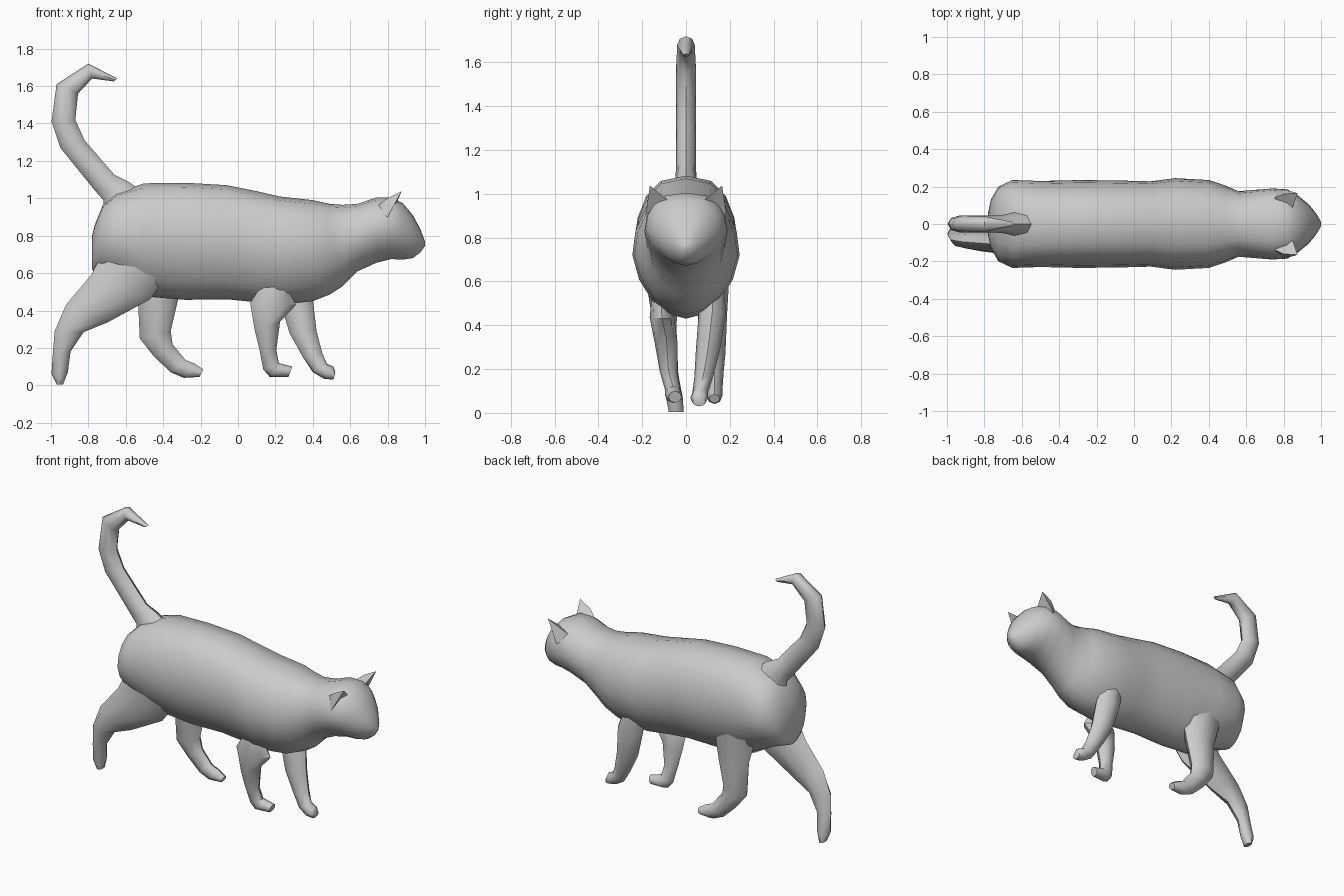
import bpy, bmesh, math
from mathutils import Vector


def finish(name, bm, angle=50):
    bmesh.ops.recalc_face_normals(bm, faces=bm.faces)
    mesh = bpy.data.meshes.new(name)
    bm.to_mesh(mesh)
    bm.free()
    ob = bpy.data.objects.new(name, mesh)
    bpy.context.collection.objects.link(ob)
    bpy.ops.object.select_all(action='DESELECT')
    ob.select_set(True)
    bpy.context.view_layer.objects.active = ob
    bpy.ops.object.shade_smooth_by_angle(angle=math.radians(angle))
    return ob


def loft(name, stations, sides, chest=0.0, power=1.0):
    """Skin rings; a station is (ax, az, bx, bz, y centre, y half width)."""
    bm = bmesh.new()
    rings = []
    for ax, az, bx, bz, yc, hw in stations:
        a, b = Vector((ax, yc, az)), Vector((bx, yc, bz))
        ring = []
        for i in range(sides):
            t = 2 * math.pi * i / sides
            c, s = math.cos(t), math.sin(t)
            if c < -1e-4:
                s = math.copysign(abs(s) ** power, s)
            p = (a + b) / 2 + (a - b) / 2 * c
            p.y += hw * s * (1 - chest * max(0, c))
            ring.append(bm.verts.new(p))
        rings.append(ring)
    for r, q in zip(rings, rings[1:]):
        for i in range(sides):
            j = (i + 1) % sides
            bm.faces.new((r[i], r[j], q[j], q[i]))
    bm.faces.new(rings[0])
    bm.faces.new(rings[-1])
    return finish(name, bm)


# Body and head: x, bottom, top, half width
body = [
    (-.78, .62, .80, .06), (-.765, .60, .86, .13), (-.725, .59, .96, .20),
    (-.65, .56, 1.03, .235), (-.50, .475, 1.08, .23), (-.28, .457, 1.083, .235),
    (-.06, .46, 1.07, .232), (.09, .445, 1.04, .228), (.22, .43, 1.01, .245),
    (.40, .45, .99, .235), (.49, .485, .97, .205), (.56, .53, .965, .175),
    (.64, .61, .97, .182), (.74, .655, 1.005, .19), (.82, .675, 1.005, .185),
    (.88, .672, .975, .15), (.935, .68, .91, .105), (.975, .71, .835, .055),
    (1.0, .745, .77, .012)]
loft("body_and_head", [(x, lo, x, hi, 0, w) for x, lo, hi, w in body], 16, .14, .75)

# Curled upright tail
loft("tail", [
    (-.72, .93, -.50, 1.03, 0, .07), (-.72, .99, -.58, 1.085, 0, .06),
    (-.76, 1.035, -.66, 1.125, 0, .047), (-.95, 1.27, -.82, 1.31, 0, .045),
    (-.997, 1.41, -.87, 1.42, 0, .045), (-.97, 1.61, -.855, 1.56, 0, .045),
    (-.80, 1.72, -.78, 1.64, 0, .04), (-.645, 1.64, -.665, 1.625, 0, .012)], 8)

# Hind legs
loft("hind_leg_near", [
    (-.73, .70, -.38, .58, -.11, .07), (-.785, .59, -.47, .46, -.105, .065),
    (-.92, .43, -.70, .335, -.095, .052), (-.98, .29, -.825, .285, -.085, .045),
    (-.99, .17, -.895, .18, -.07, .035), (-.997, .06, -.91, .07, -.052, .038),
    (-.97, .005, -.935, .005, -.045, .034)], 8)
loft("hind_leg_far", [
    (-.60, .68, -.28, .64, .12, .08), (-.535, .46, -.32, .46, .12, .068),
    (-.525, .25, -.36, .29, .125, .055), (-.45, .155, -.35, .22, .13, .042),
    (-.36, .07, -.28, .135, .13, .036), (-.29, .04, -.23, .115, .13, .036),
    (-.205, .045, -.185, .085, .13, .025)], 8)

# Front legs
loft("front_leg_near", [
    (.14, .56, .25, .545, -.115, .04), (.065, .44, .31, .43, -.11, .056),
    (.09, .29, .225, .34, -.09, .052), (.115, .19, .205, .19, -.08, .04),
    (.135, .085, .218, .12, -.06, .035), (.17, .045, .245, .112, -.055, .04),
    (.27, .045, .29, .10, -.05, .03)], 8)
loft("front_leg_far", [
    (.21, .58, .36, .56, .125, .05), (.225, .45, .40, .46, .12, .062),
    (.275, .28, .42, .29, .10, .055), (.35, .145, .45, .175, .08, .042),
    (.40, .07, .475, .115, .065, .036), (.46, .035, .51, .10, .06, .04),
    (.51, .03, .52, .07, .06, .03)], 8)

# Pointed ears with a hollow front
for side, label in ((-1, "near"), (1, "far")):
    bm = bmesh.new()
    points = [(.875, .165, 1.038), (.835, .05, .945), (.82, .12, .95),
              (.80, .185, .90), (.735, .13, .95), (.80, .16, 1.0)]
    tip, inner, hollow, outer, back, ridge = [
        bm.verts.new((x, side * y, z)) for x, y, z in points]
    for f in ((tip, inner, hollow), (tip, hollow, outer), (tip, outer, ridge),
              (outer, back, ridge), (back, inner, ridge), (inner, tip, ridge),
              (hollow, inner, back), (outer, hollow, back)):
        bm.faces.new(f)
    finish("ear_" + label, bm, 40)
